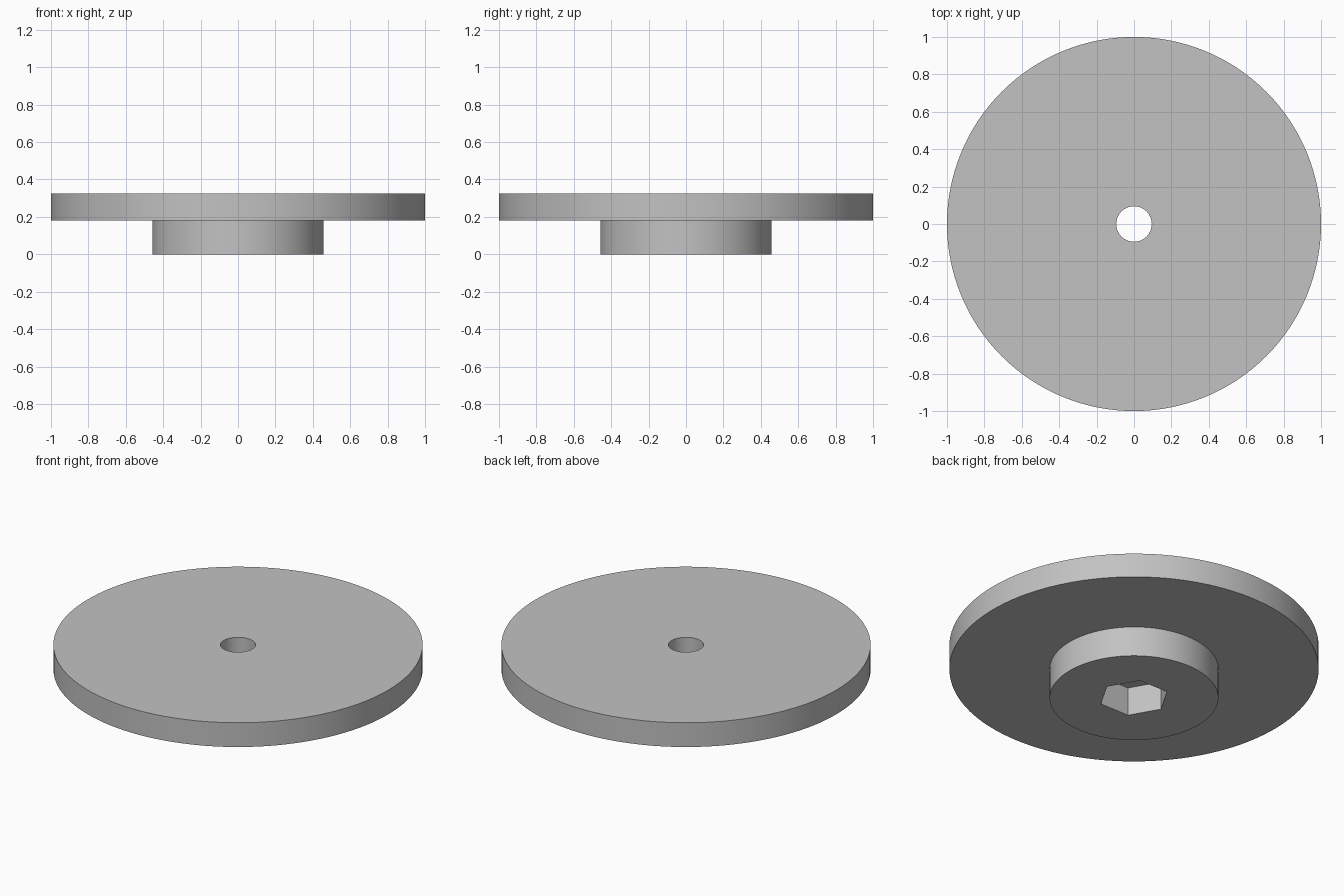
import bpy

cube = bpy.data.objects.get("Cube")
if cube:
    bpy.data.objects.remove(cube, do_unlink=True)

HUB_HEIGHT, TOTAL_HEIGHT, POCKET_DEPTH = 0.18, 0.325, 0.17

grey = bpy.data.materials.new("plain grey")
grey.use_nodes = True
grey.diffuse_color = (0.54, 0.54, 0.54, 1)
grey.node_tree.nodes["Principled BSDF"].inputs["Base Color"].default_value = grey.diffuse_color


def prism(name, radius, bottom, top, sides, turn=0):
    """Upright prism between two heights, first corner on the +y axis before turning."""
    bpy.ops.mesh.primitive_cylinder_add(
        vertices=sides, radius=radius, depth=top - bottom,
        location=(0, 0, (top + bottom) / 2), rotation=(0, 0, turn))
    obj = bpy.context.object
    obj.name = name
    obj.data.materials.append(grey)
    return obj


def combine(target, tool, operation):
    """Apply a boolean to the target and discard the tool."""
    mod = target.modifiers.new(operation.lower(), 'BOOLEAN')
    mod.operation, mod.solver, mod.object = operation, 'EXACT', tool
    bpy.context.view_layer.objects.active = target
    bpy.ops.object.modifier_apply(modifier=mod.name)
    bpy.data.objects.remove(tool, do_unlink=True)


# Wide disc with a hub underneath, joined into one solid
wheel = prism("flanged_wheel", 1, HUB_HEIGHT, TOTAL_HEIGHT, 128)
combine(wheel, prism("hub", 0.457, 0, HUB_HEIGHT + 0.05, 96), 'UNION')

# Round bore through the centre
combine(wheel, prism("bore", 0.095, -0.1, TOTAL_HEIGHT + 0.1, 48), 'DIFFERENCE')

# Hexagonal nut pocket in the underside, corners on the x axis
combine(wheel, prism("nut_pocket", 0.19, -0.1, POCKET_DEPTH, 6, 0.5235988), 'DIFFERENCE')

# Smooth round walls, crisp rims
bpy.ops.object.select_all(action='DESELECT')
wheel.select_set(True)
bpy.context.view_layer.objects.active = wheel
bpy.ops.object.shade_smooth_by_angle(angle=0.52)
